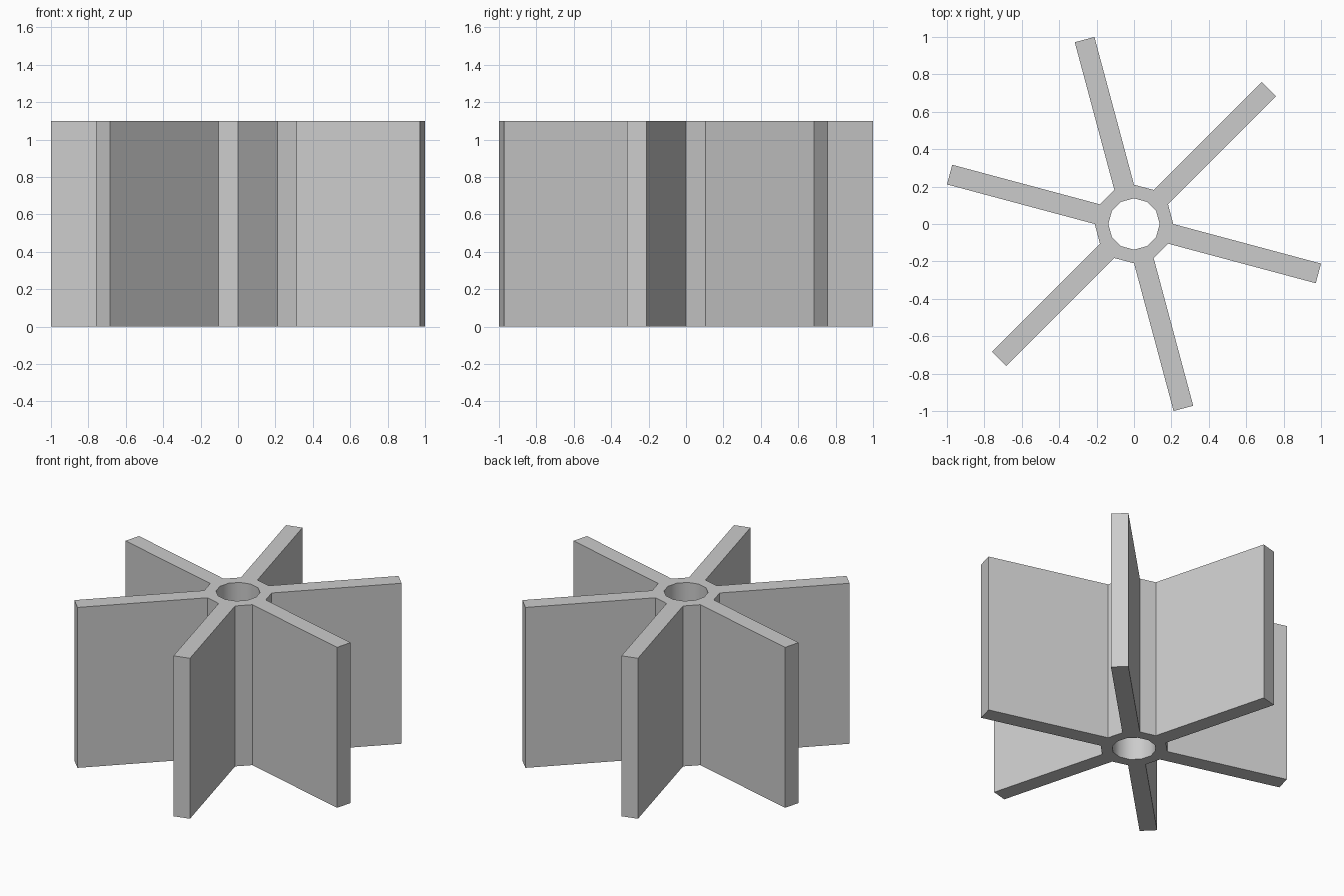
import bpy, bmesh
from math import sin, cos, pi
from mathutils import Vector

if "Cube" in bpy.data.objects:
    bpy.data.objects.remove(bpy.data.objects["Cube"])

HEIGHT = 1.098
HUB_R, HOLE_R = 0.21, 0.137
SIDES = 12
TIP = 1.0206            # distance from axis to blade end


def polar(r, i):
    a = 2 * pi * i / SIDES
    return Vector((r * cos(a), r * sin(a), 0))


bm = bmesh.new()

# Hub ring: twelve-sided with a matching bore
outer = [bm.verts.new(polar(HUB_R, i)) for i in range(SIDES)]
inner = [bm.verts.new(polar(HOLE_R, i)) for i in range(SIDES)]
for i in range(SIDES):
    j = (i + 1) % SIDES
    bm.faces.new((inner[i], outer[i], outer[j], inner[j]))

# Six blades: one from every other hub side
reach = TIP - HUB_R * cos(pi / SIDES)
for i in range(1, SIDES, 2):
    a, b = outer[i], outer[(i + 1) % SIDES]
    step = polar(reach, i + 0.5)
    bm.faces.new((a, bm.verts.new(a.co + step), bm.verts.new(b.co + step), b))

# Raise the flat outline into a solid
top = bmesh.ops.extrude_face_region(bm, geom=bm.faces[:], use_keep_orig=True)
bmesh.ops.translate(bm, vec=(0, 0, HEIGHT),
                    verts=[g for g in top["geom"] if isinstance(g, bmesh.types.BMVert)])
bmesh.ops.recalc_face_normals(bm, faces=bm.faces[:])

mesh = bpy.data.meshes.new("paddle_wheel")
bm.to_mesh(mesh)
bm.free()
wheel = bpy.data.objects.new("paddle_wheel", mesh)
bpy.context.collection.objects.link(wheel)

# Smooth bore, sharp blades
bpy.context.view_layer.objects.active = wheel
wheel.select_set(True)
bpy.ops.object.shade_smooth_by_angle(angle=35 * pi / 180)
